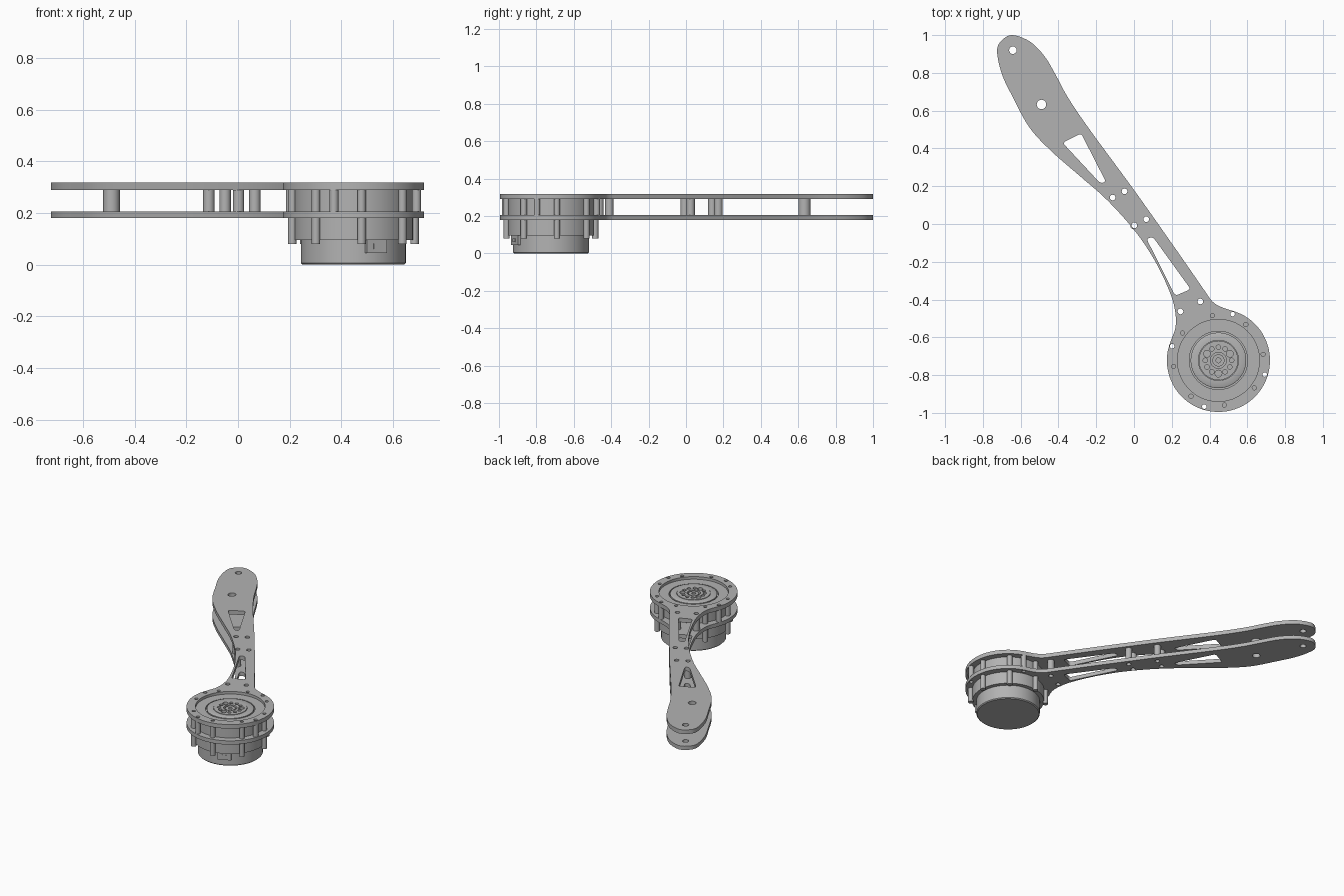
import bpy, bmesh, math
from mathutils import Vector

cube = bpy.data.objects.get("Cube")
if cube:
    bpy.data.objects.remove(cube, do_unlink=True)

grey = bpy.data.materials.new("machined grey")
grey.use_nodes = True
COLOUR = (0.45, 0.45, 0.45, 1)
grey.diffuse_color = COLOUR
grey.node_tree.nodes["Principled BSDF"].inputs["Base Color"].default_value = COLOUR

CX, CY = 0.447, -0.722          # motor axis
LOW, HIGH = (0.18, 0.206), (0.29, 0.318)


def finish(bm, name, angle=30):
    bmesh.ops.remove_doubles(bm, verts=bm.verts, dist=1e-5)
    bmesh.ops.recalc_face_normals(bm, faces=bm.faces)
    mesh = bpy.data.meshes.new(name)
    bm.to_mesh(mesh)
    bm.free()
    mesh.materials.append(grey)
    ob = bpy.data.objects.new(name, mesh)
    bpy.context.collection.objects.link(ob)
    bpy.ops.object.select_all(action='DESELECT')
    ob.select_set(True)
    bpy.context.view_layer.objects.active = ob
    bpy.ops.object.shade_smooth_by_angle(angle=math.radians(angle))
    return ob


def polar(r, deg, cx=CX, cy=CY):
    a = math.radians(deg)
    return cx + r * math.cos(a), cy + r * math.sin(a)


def circle(x, y, r, n=24):
    return [polar(r, 360 * i / n, x, y) for i in range(n)]


def lathe(name, profile, x, y, n=32, closed=False):
    """Revolve an (r, z) profile round a vertical axis."""
    bm = bmesh.new()
    pts = profile + profile[:1] if closed else profile
    vs = [bm.verts.new((x + r, y, z)) for r, z in pts]
    es = [bm.edges.new(p) for p in zip(vs, vs[1:])]
    bmesh.ops.spin(bm, geom=vs + es, cent=(x, y, 0), axis=(0, 0, 1),
                   angle=math.tau, steps=n, use_duplicate=False)
    return finish(bm, name)


def flat_part(name, loops, z0, z1):
    """Extrude an outline with holes cut by the inner loops."""
    cu = bpy.data.curves.new(name, 'CURVE')
    cu.dimensions, cu.fill_mode = '2D', 'BOTH'
    cu.extrude = (z1 - z0) / 2
    for loop in loops:
        sp = cu.splines.new('POLY')
        sp.points.add(len(loop) - 1)
        for p, (x, y) in zip(sp.points, loop):
            p.co = (x, y, 0, 1)
        sp.use_cyclic_u = True
    tmp = bpy.data.objects.new(name + "_curve", cu)
    bpy.context.collection.objects.link(tmp)
    dg = bpy.context.evaluated_depsgraph_get()
    mesh = bpy.data.meshes.new_from_object(tmp.evaluated_get(dg))
    bm = bmesh.new()
    bm.from_mesh(mesh)
    bmesh.ops.translate(bm, verts=bm.verts, vec=(0, 0, (z0 + z1) / 2))
    bpy.data.objects.remove(tmp, do_unlink=True)
    bpy.data.curves.remove(cu)
    bpy.data.meshes.remove(mesh)
    return finish(bm, name)


def smooth(pts, steps=5):
    """Catmull-Rom curve through an open run of points."""
    p = [Vector(q) for q in [pts[0]] + pts + [pts[-1]]]
    out = []
    for a, b, c, d in zip(p, p[1:], p[2:], p[3:]):
        for i in range(steps):
            t = i / steps
            out.append(tuple(0.5 * (2 * b + (c - a) * t + (2 * a - 5 * b + 4 * c - d) * t * t
                                    + (3 * b - a - 3 * c + d) * t ** 3)))
    return out + [pts[-1]]


def rounded(corners, r):
    """Polygon with rounded corners."""
    out = []
    for i, c in enumerate(corners):
        c = Vector(c)
        a = c + (Vector(corners[i - 1]) - c).normalized() * r
        b = c + (Vector(corners[(i + 1) % len(corners)]) - c).normalized() * r
        for k in range(6):
            t = k / 5
            out.append(tuple((1 - t) ** 2 * a + 2 * t * (1 - t) * c + t * t * b))
    return out


# Arm outline: one sweep over the arm, then the arc round the motor
arm = [(0.198, -0.61), (0.219, -0.55), (0.22, -0.478), (0.198, -0.383), (0.135, -0.24),
       (0.056, -0.107), (-0.034, 0.01), (-0.156, 0.14), (-0.288, 0.255), (-0.437, 0.385),
       (-0.553, 0.51), (-0.638, 0.665), (-0.698, 0.79), (-0.725, 0.914), (-0.7, 0.972),
       (-0.643, 1.0), (-0.55, 0.965), (-0.473, 0.887), (-0.415, 0.79), (-0.35, 0.67),
       (-0.235, 0.5), (0, 0.18), (0.24, -0.16), (0.368, -0.345), (0.415, -0.41),
       (0.463, -0.44), (0.53, -0.462)]
outline = smooth(arm) + [polar(0.273, 68 - 4 * i) for i in range(1, 66)]

windows = [rounded([(-0.378, 0.43), (-0.28, 0.48), (-0.148, 0.222), (-0.178, 0.215)], 0.018),
           rounded([(0.066, -0.078), (0.1, -0.068), (0.3, -0.345), (0.218, -0.38)], 0.018)]

# Standoff places: (x, y, hole radius, outer radius)
standoffs = [(-0.49, 0.633, 0.025, 0.032)]
standoffs += [(x, y, 0.015, 0.022) for x, y in
              [(-0.05, 0.173), (-0.113, 0.14), (0.065, 0.025), (0.002, -0.007),
               (0.351, -0.41), (0.246, -0.463)]]
standoffs += [(*polar(0.256, 73 + 90 * i), 0.012, 0.017) for i in range(4)]
screws = [polar(0.239, 7.6 + 45 * i) for i in range(8)]

holes = [circle(x, y, r) for x, y, r, _ in standoffs]
holes += [circle(-0.641, 0.92, 0.02)] + [circle(x, y, 0.011, 16) for x, y in screws]
bore = circle(CX, CY, 0.217, 72)
flat_part("lower_arm_plate", [outline, bore] + windows + holes, *LOW)
flat_part("upper_arm_plate", [outline, bore] + windows + holes, *HIGH)

# Hollow standoffs between the plates
for x, y, r, R in standoffs:
    lathe("standoff", [(r, LOW[1]), (R, LOW[1]), (R, HIGH[0]), (r, HIGH[0])], x, y, 24, True)

# Screw posts round the motor housing
for x, y in screws:
    lathe("screw_post", [(0, 0.08), (0.0165, 0.08), (0.0165, LOW[0]), (0.0165, HIGH[0]),
                         (0, HIGH[0])], x, y, 20)

# Motor housing with the grooved top face
lathe("motor_housing",
      [(0, 0), (0.197, 0), (0.203, 0.006), (0.203, 0.096), (0.23, 0.096), (0.23, LOW[0]),
       (0.217, LOW[0]), (0.217, LOW[1]), (0.23, LOW[1]), (0.23, HIGH[0]), (0.217, HIGH[0]),
       (0.217, 0.3), (0.154, 0.3), (0.154, 0.28), (0.147, 0.28), (0.147, 0.302),
       (0.14, 0.306), (0.106, 0.306), (0.106, 0.292), (0, 0.292)], CX, CY, 72)

# Output hub with its ring of bolt holes
bolts = [circle(*polar(0.07, 30 * i), 0.018 if i in (1, 5, 9) else 0.012, 16)
         for i in range(12)]
flat_part("output_hub", [circle(CX, CY, 0.104, 48), circle(CX, CY, 0.042, 32)] + bolts,
          0.29, 0.308)
lathe("hub_centre", [(0.013, 0.292), (0.013, 0.304), (0.032, 0.304), (0.032, 0.292)],
      CX, CY, 32, True)


# Cable socket on the side of the motor
def box(name, r, size, z, deg=-65):
    bm = bmesh.new()
    bmesh.ops.create_cube(bm, size=1)
    bmesh.ops.scale(bm, verts=bm.verts, vec=size)
    ob = finish(bm, name)
    ob.location = (*polar(r, deg), z)
    ob.rotation_euler.z = math.radians(deg)


box("cable_socket", 0.195, (0.04, 0.085, 0.05), 0.071)
box("cable_plug", 0.212, (0.014, 0.028, 0.02), 0.071)
